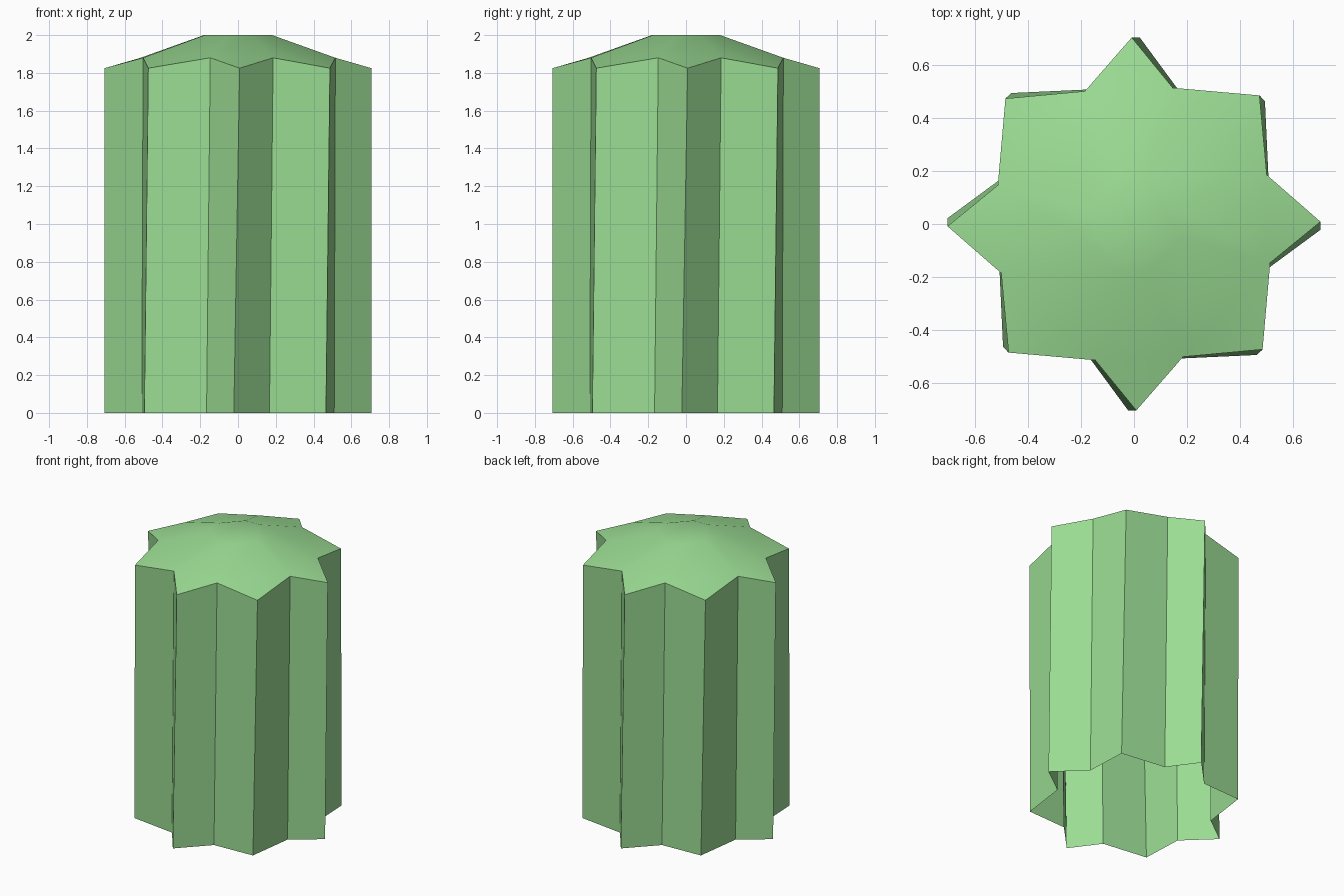
import bpy, bmesh, math

if "Cube" in bpy.data.objects:
    bpy.data.objects.remove(bpy.data.objects["Cube"])


def star_ring(bm, tip_turn, valley_turn, tip_z, valley_z):
    """Sixteen-corner star: long tips on the axes, shorter tips on the diagonals."""
    ring = []
    for i in range(16):
        quarter, step = divmod(i, 4)
        # axis tip, valley, diagonal tip, valley
        angle, radius = ((0, 0.706), (18.1, 0.536), (45, 0.68), (71.9, 0.536))[step]
        tip = step % 2 == 0
        a = math.radians(quarter * 90 + angle + (tip_turn if tip else valley_turn))
        ring.append(bm.verts.new((radius * math.cos(a), radius * math.sin(a),
                                  tip_z if tip else valley_z)))
    return ring


bm = bmesh.new()

# Ribbed, slightly twisted wall, open underneath
bottom = star_ring(bm, -1.8, 0.0, 0, 0)
top = star_ring(bm, 0.7, 2.2, 1.825, 1.88)
for i in range(16):
    j = (i + 1) % 16
    bm.faces.new((bottom[i], bottom[j], top[j], top[i]))

# Shallow dome: tip triangles, sloping ring and flat crown
crown = [bm.verts.new((v.co.x * 0.35, v.co.y * 0.35, 2.0)) for v in top[1::2]]
dome = []
for k in range(8):
    n = (k + 1) % 8
    a, tip, b = top[2 * k + 1], top[(2 * k + 2) % 16], top[(2 * k + 3) % 16]
    dome.append(bm.faces.new((a, tip, b)))
    dome.append(bm.faces.new((a, b, crown[n], crown[k])))
dome.append(bm.faces.new(crown))

# Smooth dome, crisp rim and flat ribs
for f in dome:
    f.smooth = True
for i in range(16):
    bm.edges.get((top[i], top[(i + 1) % 16])).smooth = False

mesh = bpy.data.meshes.new("cactus_column")
bm.to_mesh(mesh)
bm.free()

green = bpy.data.materials.new("light green")
green.diffuse_color = (0.33, 0.72, 0.295, 1)
green.use_nodes = True
green.node_tree.nodes["Principled BSDF"].inputs["Base Color"].default_value = green.diffuse_color
mesh.materials.append(green)
bpy.context.collection.objects.link(bpy.data.objects.new("cactus_column", mesh))
